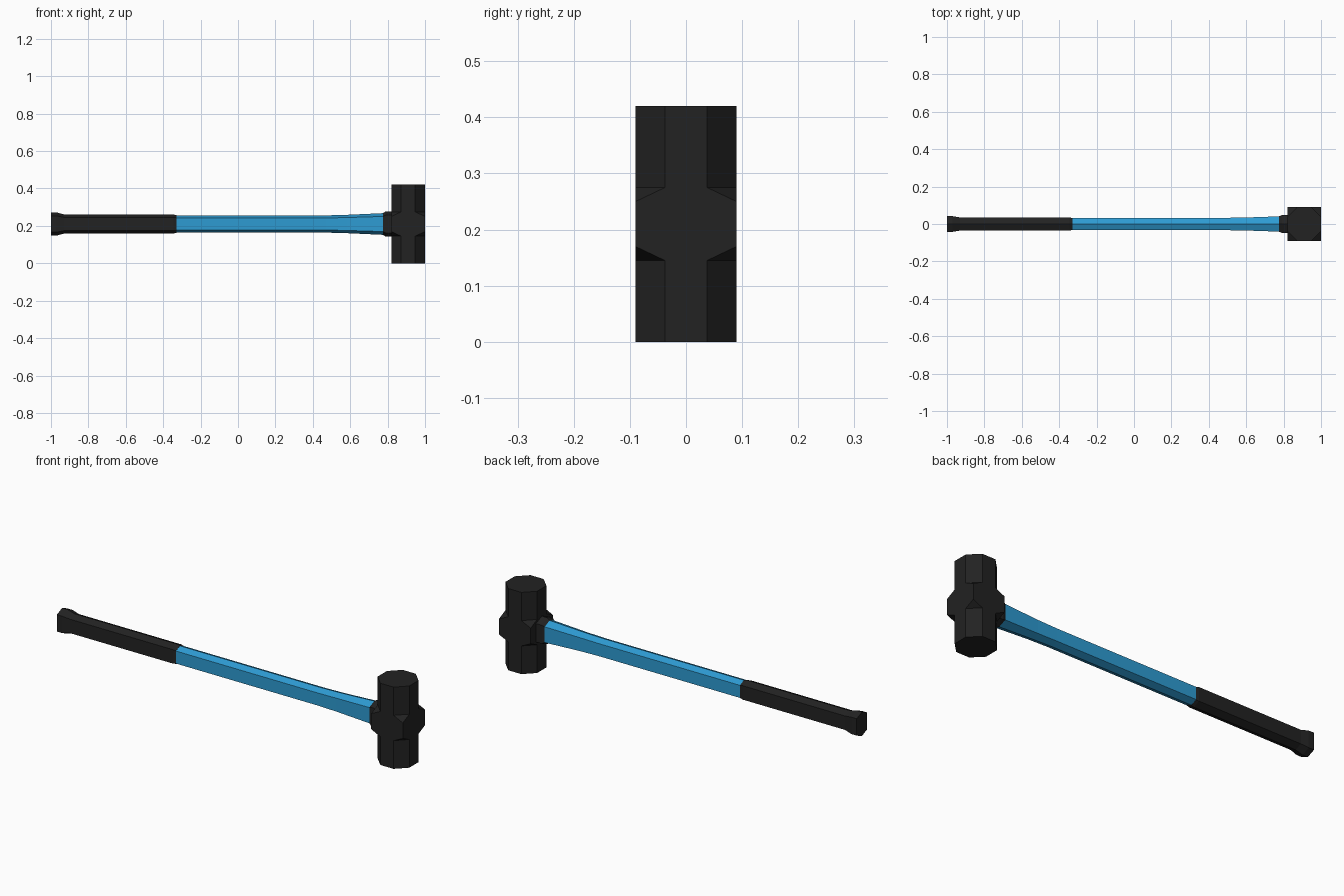
import bpy, bmesh

if "Cube" in bpy.data.objects:
    bpy.data.objects.remove(bpy.data.objects["Cube"])

def material(name, rgb):
    m = bpy.data.materials.new(name)
    m.diffuse_color = (*rgb, 1)
    m.use_nodes = True
    m.node_tree.nodes["Principled BSDF"].inputs["Base Color"].default_value = m.diffuse_color
    return m

BLACK = material("black", (0.016, 0.016, 0.016))
BLUE = material("blue", (0.027, 0.33, 0.65))
ZC = 0.21   # handle axis height

def finish(name, bm, mat):
    bmesh.ops.recalc_face_normals(bm, faces=bm.faces)
    me = bpy.data.meshes.new(name)
    bm.to_mesh(me)
    bm.free()
    me.materials.append(mat)
    ob = bpy.data.objects.new(name, me)
    bpy.context.collection.objects.link(ob)
    return ob

def loft(name, stations, mat):
    """Hexagonal tube along x; stations are (x, half width, half height)."""
    bm = bmesh.new()
    rings = []
    for x, w, h in stations:
        s = h * 0.7
        pts = [(0, h), (w, s), (w, -s), (0, -h), (-w, -s), (-w, s)]
        rings.append([bm.verts.new((x, y, ZC + z)) for y, z in pts])
    for a, b in zip(rings, rings[1:]):
        for i in range(6):
            j = (i + 1) % 6
            bm.faces.new((a[i], a[j], b[j], b[i]))
    bm.faces.new(rings[0])
    bm.faces.new(rings[-1])
    return finish(name, bm, mat)

# Handle parts
loft("grip", [(-1, 0.042, 0.062), (-0.97, 0.042, 0.062), (-0.93, 0.035, 0.051),
              (-0.345, 0.035, 0.051), (-0.33, 0.032, 0.047)], BLACK)
loft("shaft", [(-0.33, 0.033, 0.046), (0.47, 0.033, 0.046), (0.58, 0.034, 0.049),
               (0.78, 0.041, 0.058)], BLUE)
loft("collar", [(0.775, 0.041, 0.058), (0.79, 0.047, 0.068), (0.83, 0.047, 0.068)], BLACK)

# Hammer head: octagonal bar whose four corners fill out to a square in the middle
bm = bmesh.new()
R, C, CX = 0.09, 0.0375, 0.91
oct_pts = [(R, -C), (R, C), (C, R), (-C, R), (-R, C), (-R, -C), (-C, -R), (C, -R)]
levels = [[bm.verts.new((CX + x, y, z)) for x, y in oct_pts]
          for z in (0, 0.145, 0.275, 0.42)]
bm.faces.new(levels[0])
bm.faces.new(levels[3])
for k in (0, 2):
    a, b = levels[k], levels[k + 1]
    for i in range(8):
        j = (i + 1) % 8
        bm.faces.new((a[i], a[j], b[j], b[i]))
lo, hi = levels[1], levels[2]
corners = []
for sx, sy in ((1, 1), (-1, 1), (-1, -1), (1, -1)):
    corners.append([bm.verts.new((CX + sx * R, sy * R, z)) for z in (0.17, 0.25)])
for n in range(4):
    p, q = 2 * n, 2 * n + 1
    c, prev = corners[n], corners[n - 1]
    r = (q + 1) % 8
    bm.faces.new((lo[q], lo[r], c[0]))          # lower corner slope
    bm.faces.new((hi[q], c[1], hi[r]))          # upper corner slope
    bm.faces.new((lo[p], lo[q], c[0], c[1], hi[q], hi[p], prev[1], prev[0]))
finish("hammer_head", bm, BLACK)
